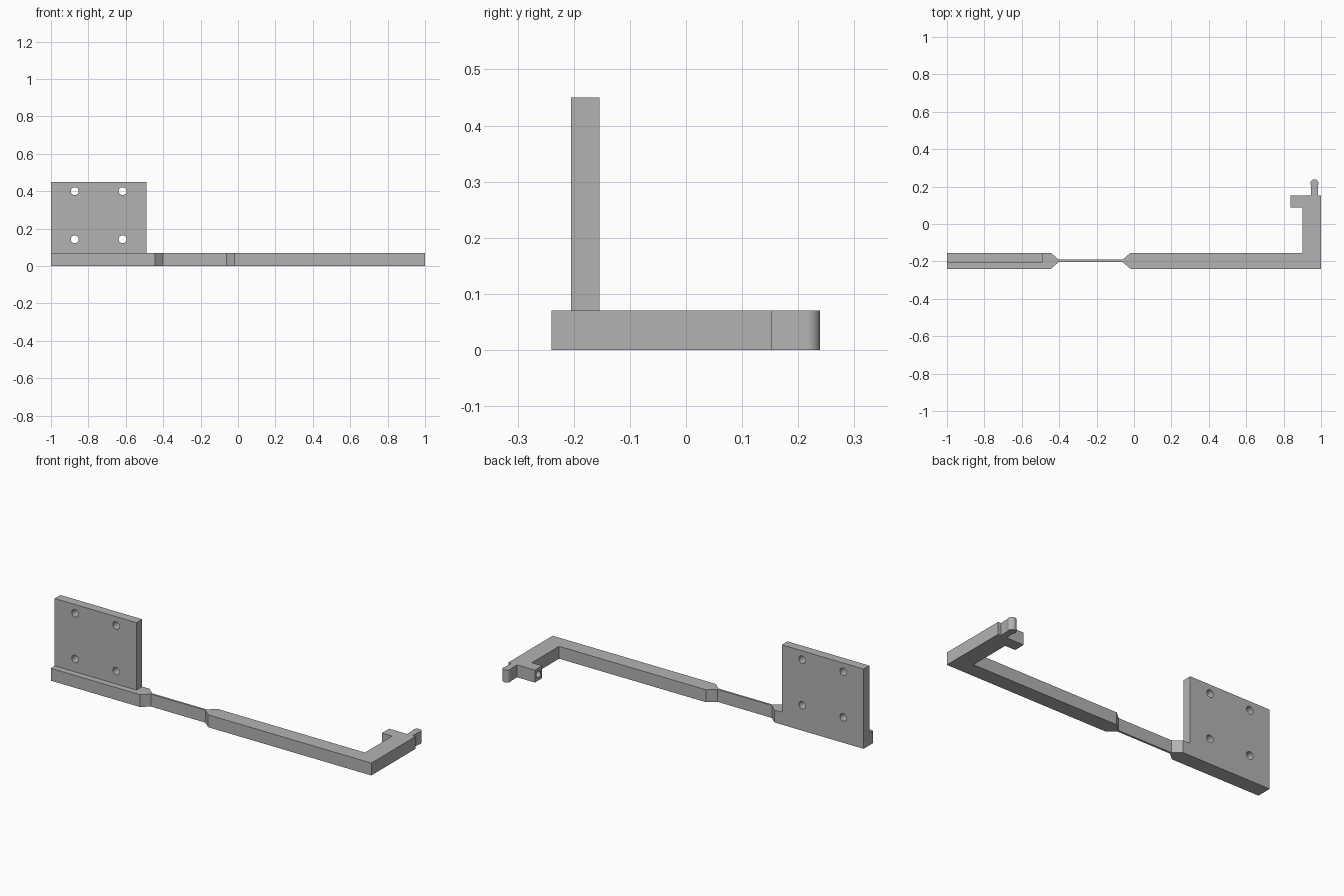
import bpy
import bmesh
import math
from mathutils import Matrix, Vector

cube = bpy.data.objects.get("Cube")
if cube:
    bpy.data.objects.remove(cube, do_unlink=True)

# One plain grey for the whole bracket
GREY = (0.45, 0.45, 0.45, 1)
grey = bpy.data.materials.new("plain grey")
grey.use_nodes = True
grey.diffuse_color = GREY
grey.node_tree.nodes["Principled BSDF"].inputs["Base Color"].default_value = GREY


def add_object(name, bm):
    bmesh.ops.recalc_face_normals(bm, faces=bm.faces)
    mesh = bpy.data.meshes.new(name)
    bm.to_mesh(mesh)
    bm.free()
    mesh.materials.append(grey)
    obj = bpy.data.objects.new(name, mesh)
    bpy.context.collection.objects.link(obj)
    return obj


def extrude_profile(name, points, z0, z1):
    bm = bmesh.new()
    face = bm.faces.new([bm.verts.new((x, y, z0)) for x, y in points])
    grown = bmesh.ops.extrude_face_region(bm, geom=[face])["geom"]
    verts = [v for v in grown if isinstance(v, bmesh.types.BMVert)]
    bmesh.ops.translate(bm, verts=verts, vec=(0, 0, z1 - z0))
    return add_object(name, bm)


def drill(obj, centres, axis, radius, depth):
    """Cut round holes in obj along the given axis."""
    bm = bmesh.new()
    turn = Vector((0, 0, 1)).rotation_difference(Vector(axis)).to_matrix().to_4x4()
    for c in centres:
        bmesh.ops.create_cone(bm, cap_ends=True, segments=32, radius1=radius,
                              radius2=radius, depth=depth,
                              matrix=Matrix.Translation(c) @ turn)
    cutter = add_object("hole_cutter", bm)
    cutter.hide_render = True
    mod = obj.modifiers.new("holes", 'BOOLEAN')
    mod.operation = 'DIFFERENCE'
    mod.solver = 'EXACT'
    mod.object = cutter
    select(obj)
    bpy.ops.object.modifier_apply(modifier=mod.name)
    bpy.data.objects.remove(cutter, do_unlink=True)


def select(obj):
    bpy.ops.object.select_all(action='DESELECT')
    obj.select_set(True)
    bpy.context.view_layer.objects.active = obj


HEIGHT = 0.07
FRONT, BACK, MID = -0.24, -0.154, -0.197
THIN = 0.006           # half thickness of the flexible neck
ARM_END = 0.153

# Rounded tip at the end of the arm
TIP_X, TIP_Y, TIP_R, STEM = 0.965, 0.217, 0.022, 0.018
start = -math.acos(STEM / TIP_R)
sweep = math.pi - 2 * start
tip = [(TIP_X + TIP_R * math.cos(start + sweep * i / 24),
        TIP_Y + TIP_R * math.sin(start + sweep * i / 24)) for i in range(25)]

# Bar with thin neck, arm, hook and tip as one outline
outline = [
    (-1, FRONT), (-0.444, FRONT), (-0.402, MID - THIN),
    (-0.062, MID - THIN), (-0.018, FRONT), (1, FRONT),
    (1, ARM_END), (TIP_X + STEM, ARM_END),
    *tip,
    (TIP_X - STEM, ARM_END), (0.836, ARM_END), (0.836, 0.088), (0.9, 0.088),
    (0.9, BACK), (-0.018, BACK), (-0.062, MID + THIN),
    (-0.402, MID + THIN), (-0.444, BACK), (-1, BACK),
]
arm = extrude_profile("flexible_arm", outline, 0, HEIGHT)
drill(arm, [(0.836, 0.12, HEIGHT / 2)], (1, 0, 0), 0.018, 0.12)

# Upright mounting plate with four screw holes
plate = extrude_profile("mounting_plate",
                        [(-1, -0.205), (-0.49, -0.205), (-0.49, BACK), (-1, BACK)],
                        HEIGHT, 0.45)
drill(plate, [(x, -0.18, z) for x in (-0.873, -0.617) for z in (0.143, 0.4)],
      (0, 1, 0), 0.021, 0.2)

for part in (arm, plate):
    select(part)
    bpy.ops.object.shade_smooth_by_angle(angle=math.radians(30))
